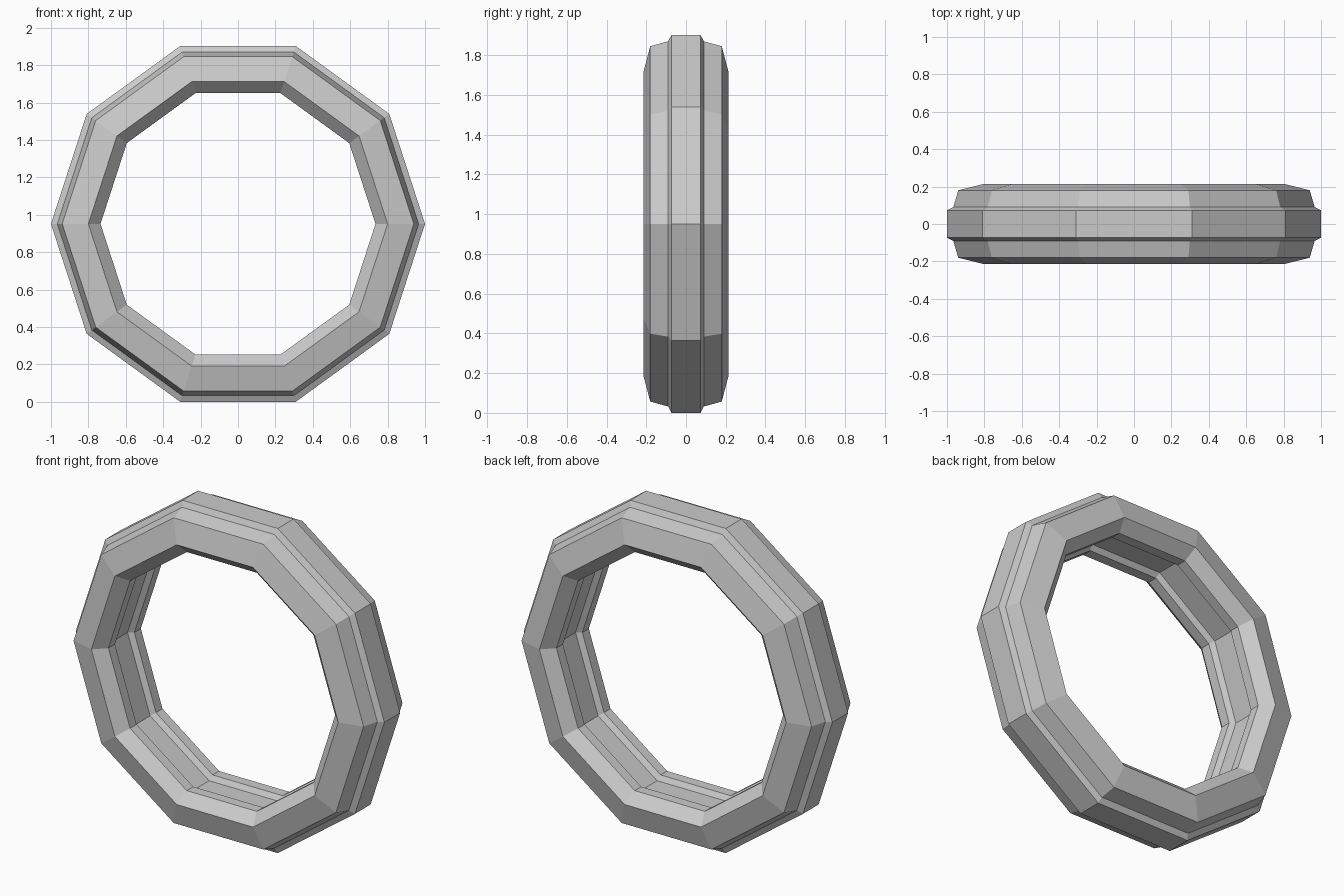
import bpy, bmesh
from math import cos, sin, pi

if "Cube" in bpy.data.objects:
    bpy.data.objects.remove(bpy.data.objects["Cube"])

SIDES = 10
CENTRE_Z = sin(2 * pi / 5)  # flat bottom side rests on z = 0

# Half cross-section (radius, y): outer rib, shoulder, side wall, inner lip, inner groove
half = [(1.0, 0.073), (0.966, 0.09), (0.94, 0.18), (0.80, 0.215),
        (0.735, 0.15), (0.735, 0.09), (0.765, 0.07)]
profile = half + [(r, -y) for r, y in reversed(half)]

# Sweep the mirrored cross-section around the y axis
bm = bmesh.new()
rings = []
for i in range(SIDES):
    a = 2 * pi * i / SIDES
    rings.append([bm.verts.new((r * cos(a), y, CENTRE_Z + r * sin(a))) for r, y in profile])

n = len(profile)
for i in range(SIDES):
    r0, r1 = rings[i], rings[(i + 1) % SIDES]
    for j in range(n):
        k = (j + 1) % n
        bm.faces.new((r0[j], r0[k], r1[k], r1[j]))
bmesh.ops.recalc_face_normals(bm, faces=bm.faces)

mesh = bpy.data.meshes.new("ring")
bm.to_mesh(mesh)
bm.free()
bpy.context.collection.objects.link(bpy.data.objects.new("ring", mesh))
